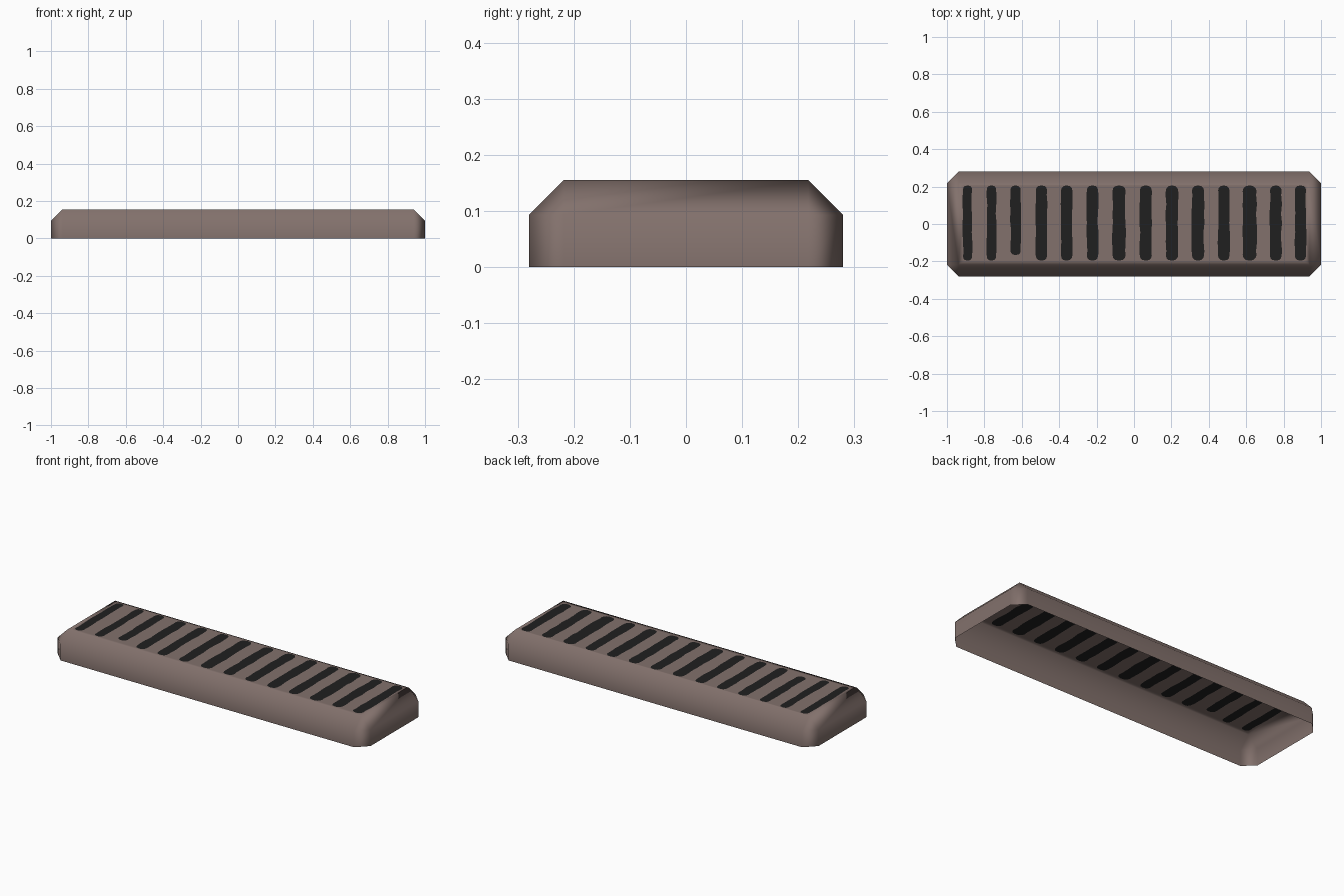
import bpy, bmesh, math, random
from mathutils import Vector
from mathutils.geometry import delaunay_2d_cdt

if "Cube" in bpy.data.objects:
    bpy.data.objects.remove(bpy.data.objects["Cube"])

random.seed(4)
HX, HY, H, C = 1.0, 0.28, 0.155, 0.062   # half length, half depth, height, chamfer


def material(name, colour):
    m = bpy.data.materials.new(name)
    m.diffuse_color = (*colour, 1)
    m.use_nodes = True
    m.node_tree.nodes["Principled BSDF"].inputs["Base Color"].default_value = m.diffuse_color
    return m


brown = material("dusty brown", (0.225, 0.165, 0.15))
black = material("slot black", (0.014, 0.014, 0.014))

# slots on the top: centre x and width
slots = [(-.89, .048), (-.762, .05), (-.633, .055), (-.495, .06), (-.36, .06),
         (-.222, .06), (-.08, .07), (.063, .064), (.203, .066), (.342, .064),
         (.48, .06), (.618, .074), (.758, .062), (.89, .06)]


def slot_outline(cx, w, low, high):
    """Long slot with rounded ends and slightly uneven sides."""
    r, pts = w * 0.4, []
    corners = [(1, 1, 0), (-1, 1, 90), (-1, -1, 180), (1, -1, 270)]
    for sx, sy, start in corners:
        ox = cx + sx * (w / 2 - r)
        oy = high - r if sy > 0 else low + r
        for k in range(4):
            a = math.radians(start + 30 * k)
            pts.append(Vector((ox + r * math.cos(a), oy + r * math.sin(a))))
        if (sx, sy) in ((-1, 1), (1, -1)):          # uneven long sides
            for k in range(1, 8):
                t = k / 8
                y = high + (low - high) * t if sx < 0 else low + (high - low) * t
                if low + r < y < high - r:
                    pts.append(Vector((cx + sx * w / 2 + random.uniform(-.003, .003), y)))
    return pts


# top panel cut by the slot outlines
tx, ty = HX - C, HY - C
coords = [Vector(p) for p in ((-tx, -ty), (tx, -ty), (tx, ty), (-tx, ty))]
faces = [[0, 1, 2, 3]]
for i, (cx, w) in enumerate(slots):
    pts = slot_outline(cx, w, -0.165 if i == 2 else -0.195, 0.205)
    faces.append(list(range(len(coords), len(coords) + len(pts))))
    coords += pts
v2, _, f2, _, _, origin = delaunay_2d_cdt(coords, [], faces, 0, 1e-6)

bm = bmesh.new()
top = [bm.verts.new((v.x, v.y, H)) for v in v2]
for f, src in zip(f2, origin):
    face = bm.faces.new([top[i] for i in f])
    face.material_index = int(any(s > 0 for s in src))

# walls and chamfers: upper and lower eight-sided rings, open underneath
ring = [(-tx, -HY), (tx, -HY), (HX, -ty), (HX, ty),
        (tx, HY), (-tx, HY), (-HX, ty), (-HX, -ty)]
upper = [bm.verts.new((x, y, H - C)) for x, y in ring]
lower = [bm.verts.new((x, y, 0)) for x, y in ring]


def top_corner(x, y):
    return min(top, key=lambda v: (v.co.x - x) ** 2 + (v.co.y - y) ** 2)


tops = [top_corner(math.copysign(tx, x), math.copysign(ty, y)) for x, y in ring]
for i in range(8):
    j = (i + 1) % 8
    bm.faces.new((lower[i], lower[j], upper[j], upper[i]))
    if tops[i] is tops[j]:
        bm.faces.new((upper[i], upper[j], tops[i]))
    else:
        bm.faces.new((upper[i], upper[j], tops[j], tops[i]))
bmesh.ops.recalc_face_normals(bm, faces=bm.faces)
if sum(f.normal.z * f.calc_area() for f in bm.faces) < 0:
    bmesh.ops.reverse_faces(bm, faces=bm.faces)
for f in bm.faces:
    f.smooth = True

me = bpy.data.meshes.new("vent_cover")
bm.to_mesh(me)
bm.free()
me.materials.append(brown)
me.materials.append(black)
cover = bpy.data.objects.new("vent_cover", me)
bpy.context.collection.objects.link(cover)

# keep the large faces flat and the chamfers soft
wn = cover.modifiers.new("soft_edges", 'WEIGHTED_NORMAL')
wn.mode = 'FACE_AREA'
wn.weight = 100
